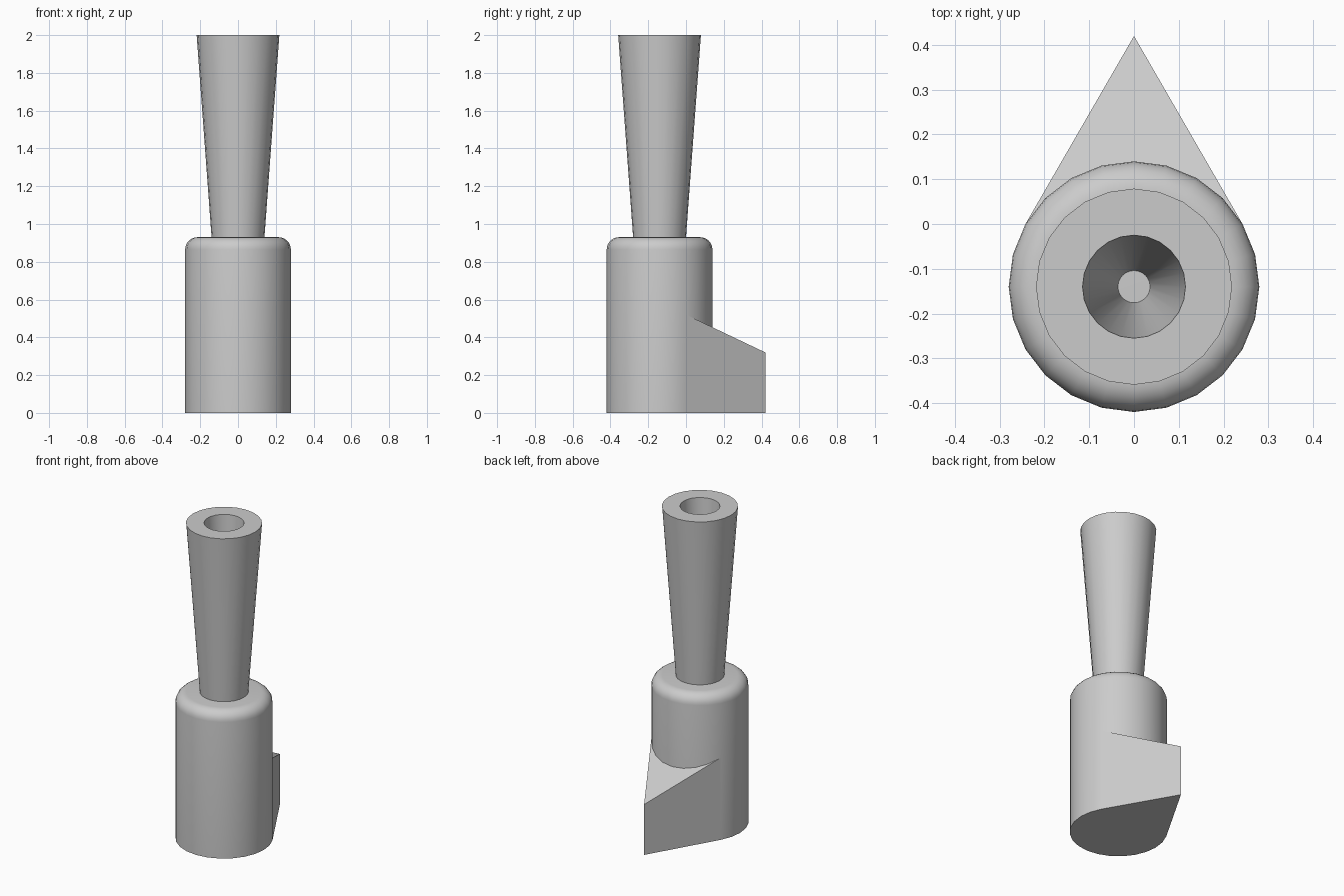
import bpy, bmesh, math
from mathutils import Matrix

cube = bpy.data.objects.get("Cube")
if cube:
    bpy.data.objects.remove(cube, do_unlink=True)

SEGMENTS = 24
AXIS_Y = -0.14      # centre line of the round parts
BODY_R = 0.28
BODY_TOP = 0.93

grey = bpy.data.materials.new("plain grey")
grey.use_nodes = True
colour = (0.6, 0.6, 0.6, 1)
grey.diffuse_color = colour
grey.node_tree.nodes["Principled BSDF"].inputs["Base Color"].default_value = colour


def finish(bm, name, smooth=True):
    """Turn a bmesh into a shaded object."""
    bmesh.ops.recalc_face_normals(bm, faces=bm.faces)
    mesh = bpy.data.meshes.new(name)
    bm.to_mesh(mesh)
    bm.free()
    mesh.materials.append(grey)
    obj = bpy.data.objects.new(name, mesh)
    bpy.context.collection.objects.link(obj)
    if smooth:
        bpy.ops.object.select_all(action="DESELECT")
        obj.select_set(True)
        bpy.context.view_layer.objects.active = obj
        bpy.ops.object.shade_smooth_by_angle(angle=math.radians(35))
    return obj


def lathe(name, profile, closed=False):
    """Revolve (radius, height) points; cap the ends unless the profile loops."""
    bm = bmesh.new()
    rings = []
    for r, z in profile:
        ring = bmesh.ops.create_circle(
            bm, segments=SEGMENTS, radius=r,
            matrix=Matrix.Translation((0, AXIS_Y, z))
            @ Matrix.Rotation(math.pi / 2, 4, "Z"))["verts"]
        rings.append(ring)
    pairs = list(zip(rings, rings[1:]))
    if closed:
        pairs.append((rings[-1], rings[0]))
    for a, b in pairs:
        for i in range(SEGMENTS):
            j = (i + 1) % SEGMENTS
            bm.faces.new((a[i], a[j], b[j], b[i]))
    if not closed:
        bm.faces.new(rings[0])
        bm.faces.new(rings[-1])
    return finish(bm, name)


# Cylindrical body with a rounded shoulder
fillet = 0.065
steps = 6
shoulder = [(BODY_R - fillet + fillet * math.cos(t), BODY_TOP - fillet + fillet * math.sin(t))
            for t in (math.pi / 2 * k / steps for k in range(steps + 1))]
lathe("body", [(BODY_R, 0)] + shoulder)

# Flared hollow tube, constant wall thickness, open at the top
wall = 0.104
lathe("flared_tube", [(0.14, BODY_TOP), (0.219, 2), (0.219 - wall, 2), (0.14 - wall, BODY_TOP)],
      closed=True)

# Pointed fin at the back, tangent to the body, with a sloping top
side_x = BODY_R * math.cos(math.radians(30))
plan = [(-side_x, 0, 0.52), (side_x, 0, 0.52), (0, 0.42, 0.32)]
bm = bmesh.new()
low = [bm.verts.new((x, y, 0)) for x, y, _ in plan]
high = [bm.verts.new(p) for p in plan]
bm.faces.new(low)
bm.faces.new(high)
for i in range(3):
    j = (i + 1) % 3
    bm.faces.new((low[i], low[j], high[j], high[i]))
finish(bm, "back_fin", smooth=False)
